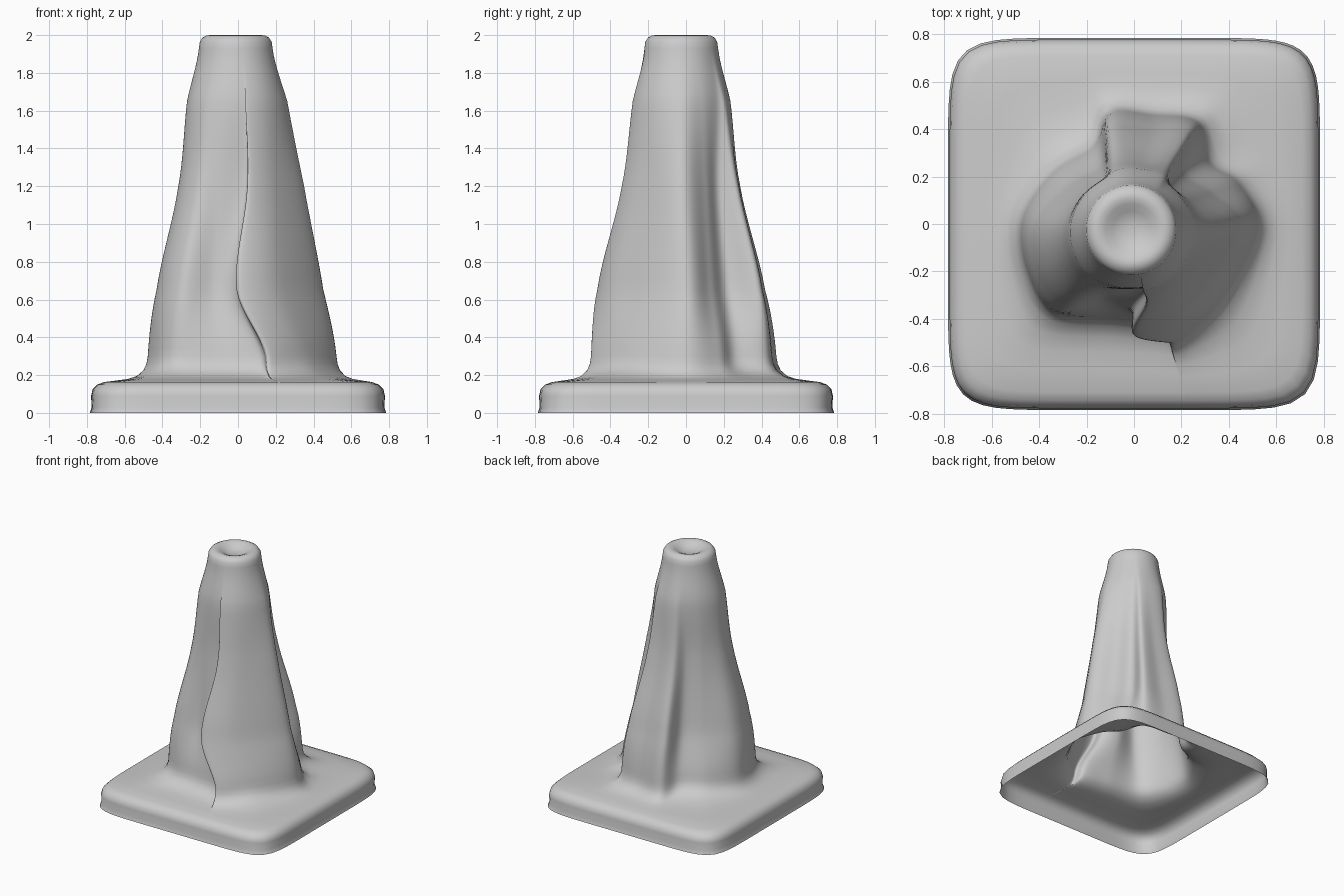
import bpy, bmesh, math
from mathutils import Vector

cube = bpy.data.objects.get("Cube")
if cube:
    bpy.data.objects.remove(cube, do_unlink=True)

STEPS = 9       # samples between outline points
TOP = Vector((-0.012, -0.025))


def catmull(a, b, c, d, t):
    return 0.5 * (2 * b + (c - a) * t + (2 * a - 5 * b + 4 * c - d) * t * t
                  + (3 * b - a - 3 * c + d) * t ** 3)


def closed_curve(pts):
    """Smooth closed outline through a few points."""
    pts, n = [Vector(p) for p in pts], len(pts)
    return [catmull(pts[i - 1], pts[i], pts[(i + 1) % n], pts[(i + 2) % n], s / STEPS)
            for i in range(n) for s in range(STEPS)]


# Crumpled cone outlines, counter-clockwise from +x
low = [(.52, -.02), (.44, .17), (.32, .26), (.27, .43), (.08, .46), (-.1, .47), (-.17, .33),
       (-.34, .22), (-.47, .02), (-.45, -.2), (-.34, -.37), (-.08, -.40), (.12, -.43),
       (.17, -.50), (.37, -.32)]
mid = [(.45, -.02), (.33, .13), (.21, .22), (.24, .39), (.08, .40), (-.1, .41), (-.14, .25),
       (-.28, .16), (-.42, 0), (-.41, -.2), (-.3, -.35), (-.12, -.32), (-.01, -.37),
       (.01, -.47), (.22, -.36)]
high = [(.35, -.03), (.25, .1), (.16, .17), (.16, .27), (.05, .28), (-.08, .28), (-.13, .19),
        (-.23, .12), (-.31, -.01), (-.3, -.15), (-.22, -.26), (-.1, -.28), (.04, -.28),
        (.06, -.34), (.2, -.25)]
low, mid, high = map(closed_curve, (low, mid, high))
directions = [(p - TOP).normalized() for p in high]


def circle(r):
    return [TOP + d * r for d in directions]


def mix(a, b, t):
    return [p.lerp(q, t) for p, q in zip(a, b)]


def rounded_square(half):
    """Base outline, in the same directions as the low cone outline."""
    out = []
    for p in low:
        d = p.normalized()
        out.append(d * half / (abs(d.x) ** 8 + abs(d.y) ** 8) ** (1 / 8))
    return out


# Base plate, open underneath, rising into the cone's flare
rings = [(0.0, rounded_square(.785)), (.03, rounded_square(.775)), (.09, rounded_square(.778)),
         (.125, rounded_square(.77)), (.15, rounded_square(.745)), (.163, rounded_square(.71))]
plate = rounded_square(.71)
for z, t in ((.172, .7), (.18, .45), (.195, .25), (.225, .10), (.26, .03)):
    rings.append((z, mix(low, plate, t)))

# Cone wall, blending the crumpled outlines up to a round neck
keys = [(.3, low), (.65, mid), (1.2, high), (1.65, mix(circle(.243), high, .25)), (1.93, circle(.195))]
for i in range(len(keys) - 1):
    k = [keys[max(0, min(len(keys) - 1, i + o))] for o in (-1, 0, 1, 2)]
    for s in range(8):
        t = s / 8
        z = k[1][0] + (k[2][0] - k[1][0]) * t
        rings.append((z, [catmull(*ps, t) for ps in zip(*(q[1] for q in k))]))

# Rounded top rim and shallow dimple
for z, r in ((1.93, .195), (1.965, .19), (1.987, .176), (1.998, .155), (2.0, .135),
             (1.992, .11), (1.975, .08), (1.962, .05), (1.958, .02)):
    rings.append((z, circle(r)))

# Skin the rings
bm = bmesh.new()
loops = [[bm.verts.new((p.x, p.y, z)) for p in ring] for z, ring in rings]
n = len(low)
for a, b in zip(loops, loops[1:]):
    for i in range(n):
        j = (i + 1) % n
        bm.faces.new((a[i], a[j], b[j], b[i]))
bm.faces.new(loops[-1])
mesh = bpy.data.meshes.new("dented_cone")
bm.to_mesh(mesh)
bm.free()

cone = bpy.data.objects.new("dented_cone", mesh)
bpy.context.collection.objects.link(cone)

# Plain grey
grey = bpy.data.materials.new("light_grey")
grey.use_nodes = True
colour = (0.6, 0.6, 0.6, 1)
grey.diffuse_color = colour
grey.node_tree.nodes["Principled BSDF"].inputs["Base Color"].default_value = colour
mesh.materials.append(grey)

bpy.ops.object.select_all(action='DESELECT')
cone.select_set(True)
bpy.context.view_layer.objects.active = cone
bpy.ops.object.shade_smooth_by_angle(angle=math.radians(50))
